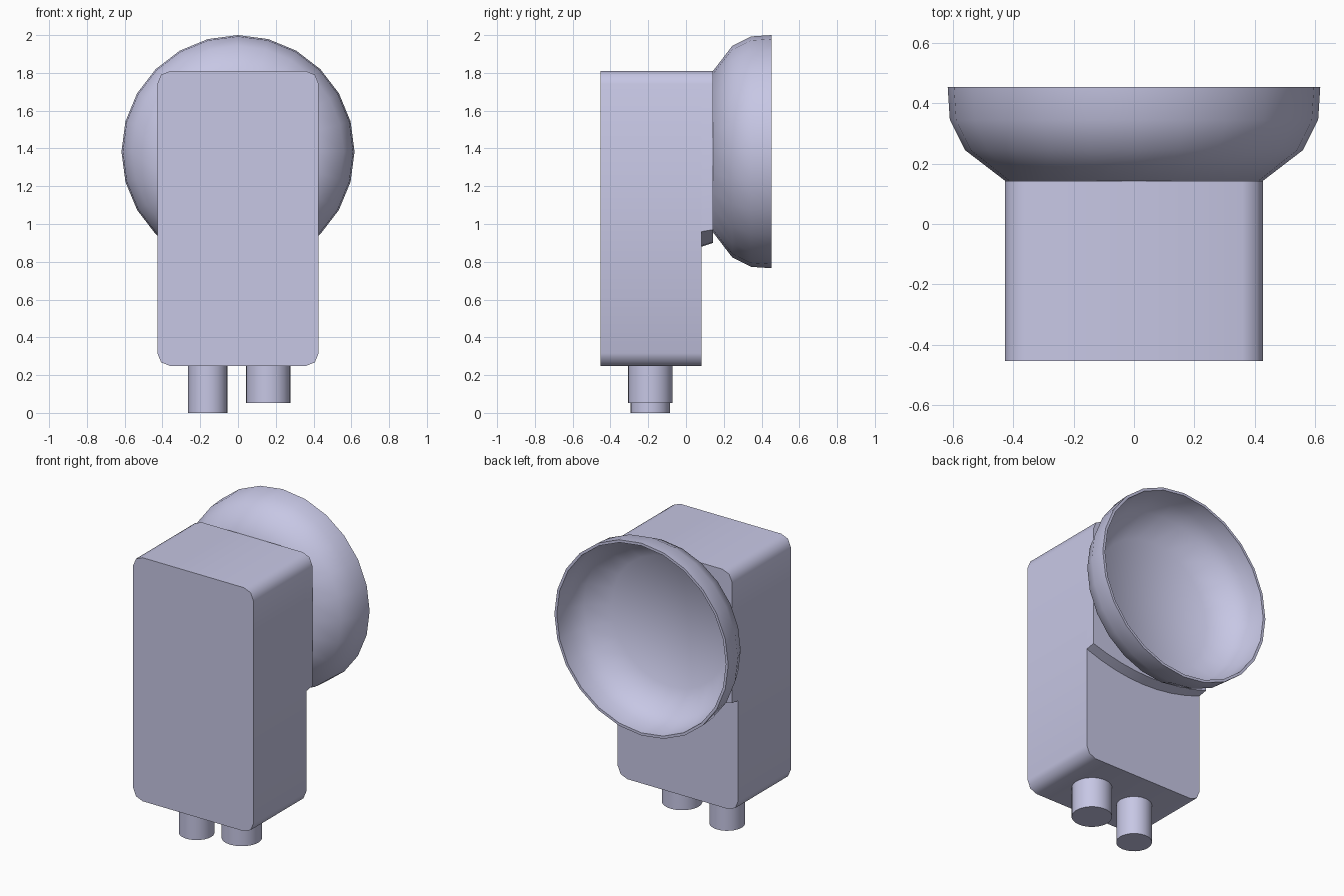
import bpy, bmesh, math
from mathutils import Vector

cube = bpy.data.objects.get("Cube")
if cube:
    bpy.data.objects.remove(cube, do_unlink=True)

mat = bpy.data.materials.new("pale lavender grey")
mat.use_nodes = True
colour = (0.57, 0.57, 0.78, 1)
mat.diffuse_color = colour
mat.node_tree.nodes["Principled BSDF"].inputs["Base Color"].default_value = colour

HALF_W, TOP, BOTTOM = 0.427, 1.81, 0.248
FRONT, STEP, BACK = -0.453, 0.082, 0.143
DISH_Z = 1.383


def finish(bm, name, angle=50):
    bmesh.ops.recalc_face_normals(bm, faces=bm.faces)
    mesh = bpy.data.meshes.new(name)
    bm.to_mesh(mesh)
    bm.free()
    mesh.materials.append(mat)
    ob = bpy.data.objects.new(name, mesh)
    bpy.context.collection.objects.link(ob)
    bpy.ops.object.select_all(action='DESELECT')
    ob.select_set(True)
    bpy.context.view_layer.objects.active = ob
    bpy.ops.object.shade_smooth_by_angle(angle=math.radians(angle))


def corner(sx, top, radius=0.068, steps=2):
    """Rounded corner, running counter-clockwise in the x-z plane."""
    start = {(1, 0): 270, (1, 1): 0, (-1, 1): 90, (-1, 0): 180}[(sx, top)]
    cx = sx * (HALF_W - radius)
    cz = TOP - radius if top else BOTTOM + radius
    angles = [math.radians(start + 90 * i / steps) for i in range(steps + 1)]
    return [(cx + radius * math.cos(a), cz + radius * math.sin(a)) for a in angles]


def prism(name, near, far, y0, y1):
    """Join two matching x-z outlines into a closed solid."""
    bm = bmesh.new()
    a = [bm.verts.new((x, y0, z)) for x, z in near]
    b = [bm.verts.new((x, y1, z)) for x, z in far]
    bm.faces.new(a)
    bm.faces.new(b[::-1])
    n = len(a)
    for i in range(n):
        j = (i + 1) % n
        bm.faces.new((a[i], b[i], b[j], a[j]))
    finish(bm, name)


def lathe(name, profile, segments=24):
    """Turn (radius, y) points around the dish axis."""
    bm = bmesh.new()
    vs = [bm.verts.new((0, y, DISH_Z + r)) for r, y in profile]
    es = [bm.edges.new(p) for p in zip(vs, vs[1:])]
    bmesh.ops.spin(bm, geom=vs + es, cent=(0, 0, DISH_Z), axis=(0, 1, 0),
                   angle=math.tau, steps=segments)
    bmesh.ops.remove_doubles(bm, verts=bm.verts, dist=0.0005)
    finish(bm, name)


# Main housing
outline = corner(1, 0) + corner(1, 1) + corner(-1, 1) + corner(-1, 0)
prism("housing", outline, outline, FRONT, STEP)


# Raised back block with a bowed lower lip
def block(low, side):
    arc = []
    for i in range(9):
        t = -1 + i / 4
        arc.append((HALF_W * t, low + (side - low) * t * t))
    return arc + corner(1, 1) + corner(-1, 1)


prism("back_block", block(0.88, 0.96), block(0.90, 0.97), STEP, BACK)

# Hollow dish, its nearly flat floor resting on the back block
outer = [(0, 0.135), (0.427, 0.143), (0.56, 0.245), (0.61, 0.345), (0.617, 0.453)]
inner = [(0.6, 0.453), (0.593, 0.345), (0.545, 0.257), (0.415, 0.16), (0, 0.149)]
lathe("dish", outer + inner)

# Two connectors underneath
for name, x, radius, low in (("right_connector", -0.16, 0.104, 0.0),
                             ("left_connector", 0.16, 0.118, 0.053)):
    bm = bmesh.new()
    high = BOTTOM + 0.02
    bmesh.ops.create_cone(bm, cap_ends=True, segments=24, radius1=radius,
                          radius2=radius, depth=high - low)
    bmesh.ops.translate(bm, verts=bm.verts, vec=Vector((x, -0.19, (high + low) / 2)))
    finish(bm, name)
